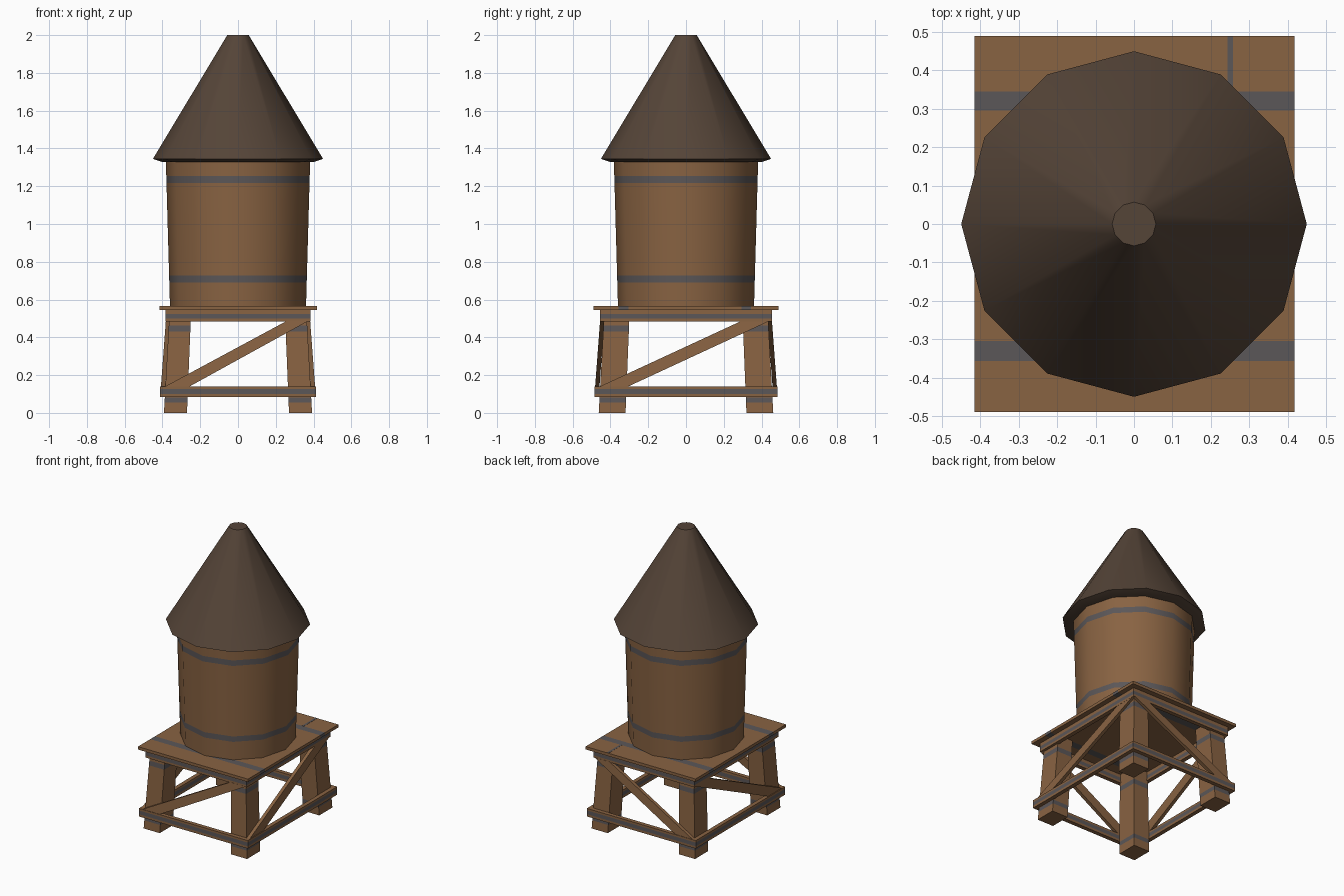
import bpy, bmesh, math

if "Cube" in bpy.data.objects:
    bpy.data.objects.remove(bpy.data.objects["Cube"])


def material(name, rgb):
    m = bpy.data.materials.new(name)
    m.diffuse_color = (*rgb, 1)
    m.use_nodes = True
    m.node_tree.nodes["Principled BSDF"].inputs["Base Color"].default_value = m.diffuse_color
    return m


WOOD, ROOF, IRON = 0, 1, 2
MATS = [material("wood", (0.25, 0.125, 0.055)),
        material("roof brown", (0.09, 0.058, 0.039)),
        material("iron grey", (0.105, 0.095, 0.098))]


def loft(name, rings, mats, cap_mat=WOOD, smooth=False):
    """Skin matching rings of points; one material per segment."""
    bm = bmesh.new()
    vs = [[bm.verts.new(p) for p in r] for r in rings]
    n = len(rings[0])
    for a, b, m in zip(vs, vs[1:], mats):
        for i in range(n):
            j = (i + 1) % n
            bm.faces.new((a[i], a[j], b[j], b[i])).material_index = m
    for cap in (vs[0], vs[-1]):
        bm.faces.new(cap).material_index = cap_mat
    bmesh.ops.recalc_face_normals(bm, faces=bm.faces)
    me = bpy.data.meshes.new(name)
    bm.to_mesh(me)
    bm.free()
    for m in MATS:
        me.materials.append(m)
    ob = bpy.data.objects.new(name, me)
    bpy.context.collection.objects.link(ob)
    if smooth:
        bpy.ops.object.select_all(action='DESELECT')
        bpy.context.view_layer.objects.active = ob
        ob.select_set(True)
        bpy.ops.object.shade_smooth_by_angle(angle=math.radians(40))
    return ob


def circle(r, z, n=12):
    return [(r * math.cos(2 * math.pi * i / n), r * math.sin(2 * math.pi * i / n), z)
            for i in range(n)]


def rect(x0, x1, y0, y1, z):
    return [(x0, y0, z), (x1, y0, z), (x1, y1, z), (x0, y1, z)]


# Conical roof with a sloped eave
loft("roof", [circle(0.40, 1.328), circle(0.45, 1.345), circle(0.057, 2.0)],
     [ROOF, ROOF], ROOF, True)

# Barrel tank with two iron hoops
levels = [0.56, 0.69, 0.727, 1.217, 1.255, 1.335]
loft("tank", [circle(0.36 + 0.022 * (z - 0.56) / 0.775, z) for z in levels],
     [WOOD, IRON, WOOD, IRON, WOOD], WOOD, True)

# Platform with two cross straps
ys = [-0.49, -0.357, -0.305, 0.295, 0.345, 0.49]
loft("platform", [[(-0.415, y, 0.545), (0.418, y, 0.545), (0.418, y, 0.565), (-0.415, y, 0.565)]
                  for y in ys], [WOOD, IRON, WOOD, IRON, WOOD])
loft("platform_seam", [rect(0.244, 0.258, 0.345, 0.489, z) for z in (0.564, 0.566)], [IRON], IRON)


# Tapering legs with iron bands
def leg_ring(sx, sy, z):
    t = z / 0.545
    return rect(sx * (0.27 - 0.022 * t), sx * (0.392 - 0.03 * t),
                sy * (0.32 - 0.022 * t), sy * (0.462 - 0.03 * t), z)


for sx in (-1, 1):
    for sy in (-1, 1):
        loft(f"leg_{'left' if sx < 0 else 'right'}_{'front' if sy < 0 else 'back'}",
             [leg_ring(sx, sy, z) for z in (0, 0.055, 0.082, 0.43, 0.462, 0.55)],
             [WOOD, IRON, WOOD, IRON, WOOD])


# Horizontal beams with a strap along the middle, and diagonal braces
def depth(outer, z):
    return outer - 0.075 * (z - 0.14)


for s, fb, lr in ((-1, "front", "left"), (1, "back", "right")):
    for tag, zs, hx, hy in (("lower", (0.085, 0.101, 0.126, 0.14), 0.413, 0.484),
                            ("upper", (0.485, 0.5, 0.523, 0.546), 0.383, 0.454)):
        loft(f"{tag}_beam_{fb}", [rect(-hx, hx, s * hy, s * (hy - 0.028), z) for z in zs],
             [WOOD, IRON, WOOD])
        loft(f"{tag}_beam_{lr}", [rect(s * hx, s * (hx - 0.028), -hy + 0.002, hy - 0.002, z)
                                  for z in zs], [WOOD, IRON, WOOD])
    quad = [(-0.39, 0.138), (-0.26, 0.138), (0.375, 0.488), (0.26, 0.488)]
    loft(f"brace_{fb}", [[(u, s * depth(o, z), z) for u, z in quad] for o in (0.481, 0.458)], [WOOD])
    quad = [(-0.46, 0.138), (-0.31, 0.138), (0.445, 0.488), (0.296, 0.488)]
    loft(f"brace_{lr}", [[(s * depth(o, z), u, z) for u, z in quad] for o in (0.408, 0.385)], [WOOD])
